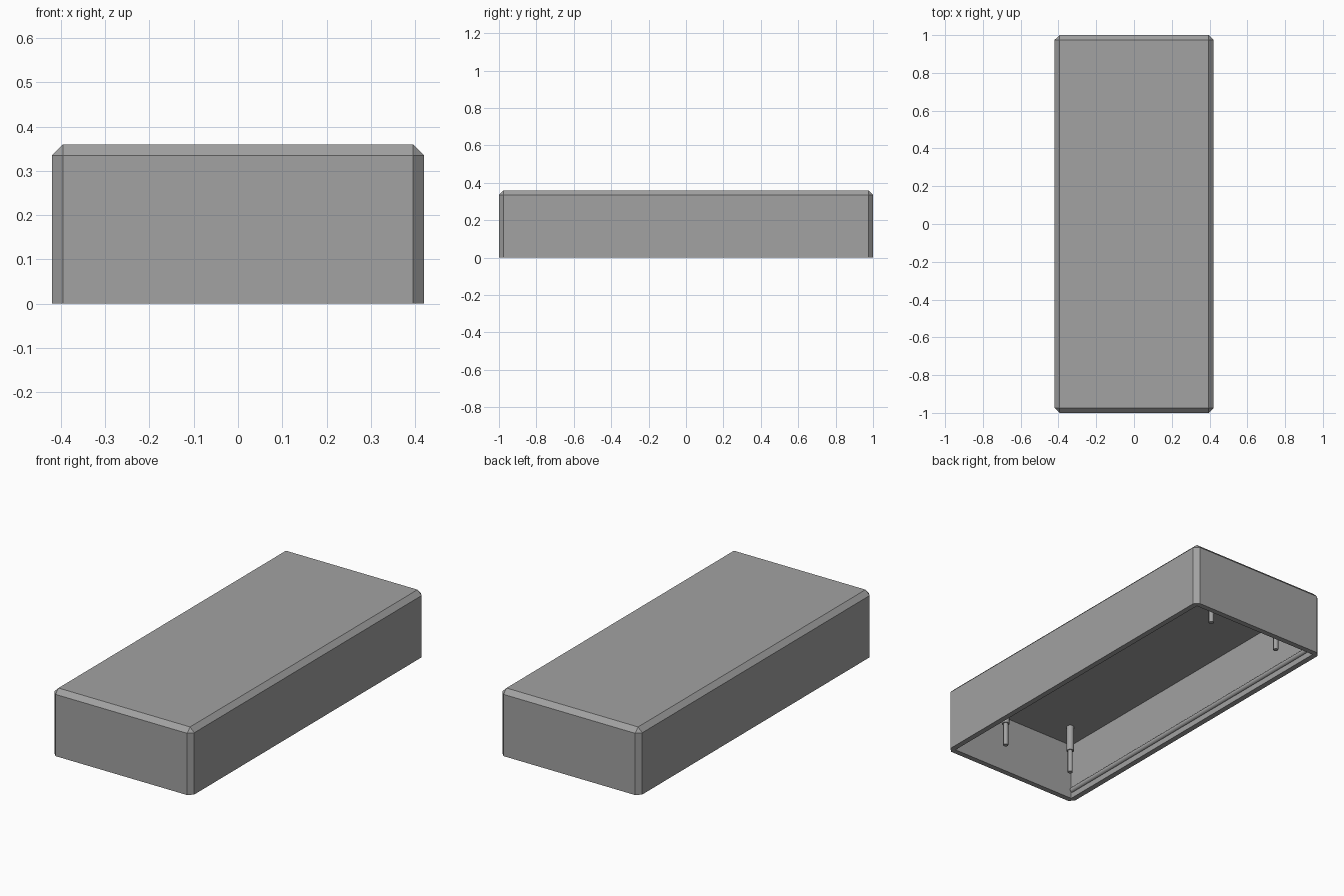
import bpy
import bmesh
import math
from mathutils import Matrix

if "Cube" in bpy.data.objects:
    bpy.data.objects.remove(bpy.data.objects["Cube"])

W, L, H = 0.84, 2.0, 0.36      # outer size
WALL, CEILING = 0.03, 0.315    # wall thickness, height of the inner ceiling
CHAMFER = 0.025

grey = bpy.data.materials.new("plain grey")
grey.diffuse_color = (0.36, 0.36, 0.36, 1)
grey.use_nodes = True
grey.node_tree.nodes["Principled BSDF"].inputs["Base Color"].default_value = grey.diffuse_color


def add_object(name, bm):
    bmesh.ops.recalc_face_normals(bm, faces=bm.faces[:])
    mesh = bpy.data.meshes.new(name)
    bm.to_mesh(mesh)
    bm.free()
    mesh.materials.append(grey)
    obj = bpy.data.objects.new(name, mesh)
    bpy.context.collection.objects.link(obj)
    return obj


def box(size, z_low, z_high):
    bm = bmesh.new()
    bmesh.ops.create_cube(bm, size=1, matrix=Matrix.Translation((0, 0, (z_low + z_high) / 2))
                          @ Matrix.Diagonal((size[0], size[1], z_high - z_low, 1)))
    return bm


def add_cylinder(bm, radius, z_low, z_high, x=0, y=0, sides=16):
    bmesh.ops.create_cone(bm, cap_ends=True, segments=sides, radius1=radius, radius2=radius,
                          depth=z_high - z_low,
                          matrix=Matrix.Translation((x, y, (z_low + z_high) / 2)))


def smooth(obj):
    bpy.ops.object.select_all(action='DESELECT')
    obj.select_set(True)
    bpy.context.view_layer.objects.active = obj
    bpy.ops.object.shade_smooth_by_angle(angle=math.radians(35))


# Shell: box chamfered on every edge except the open bottom rim
bm = box((W, L), 0, H)
edges = [e for e in bm.edges if max(v.co.z for v in e.verts) > 0.01]
bmesh.ops.bevel(bm, geom=edges, offset=CHAMFER, offset_type='OFFSET', segments=1,
                profile=0.5, affect='EDGES')
shell = add_object("shell", bm)

# Hollow underside
cavity = add_object("cavity_cutter", box((W - 2 * WALL, L - 2 * WALL), -0.1, CEILING))
cavity.hide_render = True
cut = shell.modifiers.new("hollow", 'BOOLEAN')
cut.operation = 'DIFFERENCE'
cut.solver = 'EXACT'
cut.object = cavity
bpy.context.view_layer.objects.active = shell
shell.select_set(True)
bpy.ops.object.modifier_apply(modifier="hollow")
bpy.data.objects.remove(cavity)

# Four stepped pins hanging from the ceiling
for end, y in (("front", -0.826), ("back", 0.826)):
    for side, x in (("left", -0.263), ("right", 0.172)):
        bm = bmesh.new()
        add_cylinder(bm, 0.019, 0.172, CEILING + 0.005, x, y)
        add_cylinder(bm, 0.013, 0.045, 0.175, x, y)
        smooth(add_object(f"pin_{end}_{side}", bm))

# Round snap ridges along the long inner walls
for side, s in (("left", -1), ("right", 1)):
    bm = bmesh.new()
    add_cylinder(bm, 0.014, -0.962, 0.962)
    bm.transform(Matrix.Translation((s * (W / 2 - WALL), 0, 0.045))
                 @ Matrix.Rotation(math.radians(90), 4, 'X'))
    smooth(add_object(f"snap_ridge_{side}", bm))
